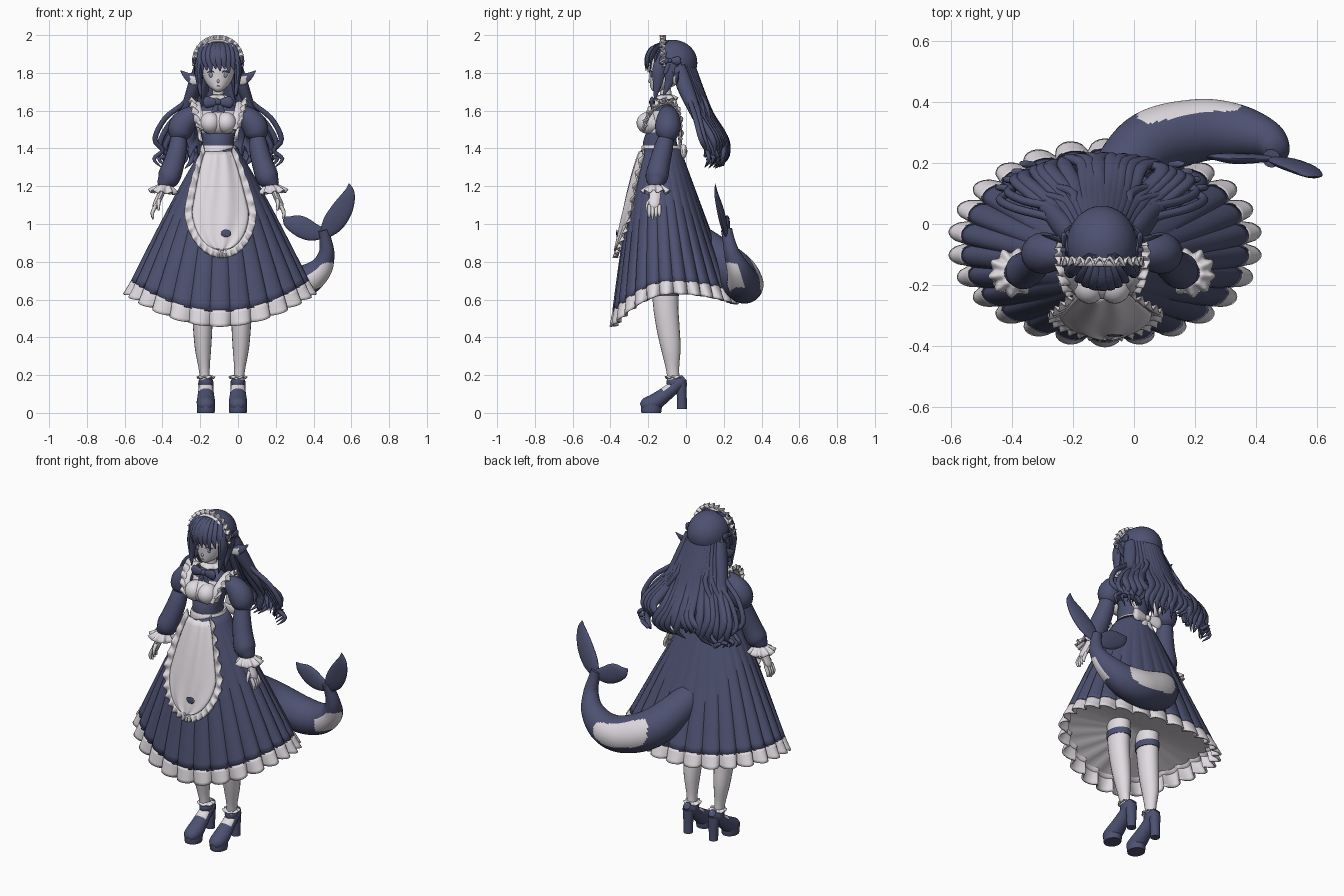
import bpy, bmesh, random
from math import sin, cos, pi, sqrt, radians
from mathutils import Vector

random.seed(4)
if "Cube" in bpy.data.objects:
    bpy.data.objects.remove(bpy.data.objects["Cube"])

X = -.105            # centre line of the figure
UP = Vector((0, 0, 1))


def material(name, colour):
    m = bpy.data.materials.new(name)
    m.use_nodes = True
    m.diffuse_color = (*colour, 1)
    m.node_tree.nodes["Principled BSDF"].inputs["Base Color"].default_value = (*colour, 1)
    return m


navy = material("navy", (.075, .083, .165))
white = material("soft white", (.75, .71, .75))
dusk = material("dusk blue", (.25, .27, .42))


# ---------- helpers ----------
def grid(name, nu, nv, f, mats, rule=None, loop=True, cap=True, thick=0):
    """Surface sampled from f(u, v), optionally closed around u."""
    bm = bmesh.new()
    count = nu if loop else nu + 1
    rows = [[bm.verts.new(f(i / nu, j / nv)) for i in range(count)] for j in range(nv + 1)]
    for a, b in zip(rows, rows[1:]):
        for i in range(nu):
            k = (i + 1) % count
            bm.faces.new((a[i], b[i], b[k], a[k]))
    if loop and cap:
        bm.faces.new(rows[0])
        bm.faces.new(rows[-1][::-1])
    bmesh.ops.remove_doubles(bm, verts=bm.verts, dist=.00001)
    if not thick:
        bmesh.ops.recalc_face_normals(bm, faces=bm.faces)
    bm.normal_update()
    for face in bm.faces:
        face.smooth = True
        if rule:
            face.material_index = int(rule(face.calc_center_median(), face.normal))
    mesh = bpy.data.meshes.new(name)
    bm.to_mesh(mesh)
    bm.free()
    mesh.set_sharp_from_angle(angle=radians(50))
    for m in mats:
        mesh.materials.append(m)
    ob = bpy.data.objects.new(name, mesh)
    bpy.context.collection.objects.link(ob)
    if thick:
        mod = ob.modifiers.new("thickness", 'SOLIDIFY')
        mod.thickness = thick
        mod.material_offset = mod.material_offset_rim = len(mats) - 1
    return ob


def spline(pts, t):
    """Smooth curve through points of any dimension."""
    t = min(max(t, 0), 1) * (len(pts) - 1)
    i = min(int(t), len(pts) - 2)
    s = t - i
    a, b, c, d = (Vector(pts[min(max(i + k, 0), len(pts) - 1)]) for k in (-1, 0, 1, 2))
    return (b * 2 + (c - a) * s + (a * 2 - b * 5 + c * 4 - d) * s * s + (b * 3 - a - c * 3 + d) * s ** 3) * .5


def sweep(name, pts, mats, sides=10, flat=1, ref=(0, 1, 0), rule=None, fine=4):
    """Tube through (x, y, z, radius) points; flat scales it along ref."""
    def f(u, v):
        p = spline(pts, v)
        along = (spline(pts, v + .01) - spline(pts, v - .01)).xyz
        across = along.cross(Vector(ref)).normalized()
        up = across.cross(along).normalized()
        r = max(p.w, .001)
        return p.xyz + across * (r * cos(2 * pi * u)) + up * (r * flat * sin(2 * pi * u))
    return grid(name, sides, (len(pts) - 1) * fine, f, mats, rule)


def loft(name, rows, mats, x=X, rule=None):
    """Stack of ellipses (z, centre y, x radius, y radius) from top to bottom."""
    def f(u, v):
        z, cy, rx, ry = spline(rows, v)
        return x + rx * cos(2 * pi * u), cy + ry * sin(2 * pi * u), z
    return grid(name, 32, (len(rows) - 1) * 4, f, mats, rule)


def ball(name, c, r, mats):
    def f(u, v):
        a, b = 2 * pi * u, pi * v
        return c[0] + r[0] * sin(b) * cos(a), c[1] + r[1] * sin(b) * sin(a), c[2] + r[2] * cos(b)
    return grid(name, 20, 12, f, mats)


def frill(name, pts, out, width, waves, amp):
    """Wavy white strip growing from a path in the direction out(p)."""
    def f(u, v):
        p = spline(pts, u)
        o = Vector(out(p)).normalized()
        w = (spline(pts, u + .01) - spline(pts, u - .01)).cross(o).normalized()
        return p + o * width * v + w * (amp * v * sin(2 * pi * waves * u))
    return grid(name, waves * 8, 3, f, [white], loop=False, thick=.006)


def ring(c, r):
    return [(c[0] + r * cos(pi * k / 6), c[1] + r * sin(pi * k / 6), c[2]) for k in range(13)]


def side(s, pts, x=X):
    return [(x + s * p[0], *p[1:]) for p in pts]


def bow(name, c, d, n, size, mat):
    c, d = Vector(c), Vector(d)
    for s in (-1, 1):
        loop = [(*(c + d * s * size * k), r * size) for k, r in ((0, .12), (.4, .3), (.8, .38), (1, .15))]
        tail = [(*(c + (d * s * k * .4 - UP * k) * size), r * size) for k, r in ((0, .1), (.6, .2), (1.2, .14))]
        sweep(name + "_loop", loop, [mat], flat=.45, ref=n)
        sweep(name + "_tail", tail, [mat], flat=.3, ref=n)
    ball(name + "_knot", c, [size * .2] * 3, [mat])


# ---------- dress ----------
def skirt(a, t):
    front = sin(a) < 0
    hem = .695 - (.16 if front else .05) * sin(a) ** 2
    fold = 1 + (.06 * min(t, 1) + .55 * max(t - 1, 0)) * (abs(sin(13 * a)) ** .6 - .7)
    return (X + .01 + (.09 + .38 * t ** .9) * cos(a) * fold,
            -.13 + .06 * t + (.1 + .215 * t ** (.75 if front else 1)) * sin(a) * fold,
            1.4 + (hem - 1.4) * t)


def lining(u, v):
    rim = Vector(skirt(2 * pi * u, .98))
    return rim.lerp(Vector((X, -.1, .72)), .04 + .96 * v)


grid("skirt", 208, 20, lambda u, v: skirt(2 * pi * u, v), [navy, white], cap=False, thick=.012)
grid("hem_frill", 208, 5, lambda u, v: skirt(2 * pi * u, .99 + .1 * v), [white], cap=False, thick=.01)
grid("skirt_lining", 104, 8, lining, [white], cap=False)
loft("torso", [(1.72, -.11, .03, .03), (1.66, -.105, .033, .033), (1.635, -.105, .065, .045), (1.61, -.11, .1, .06),
               (1.56, -.12, .105, .075), (1.5, -.125, .095, .08), (1.44, -.138, .084, .088), (1.38, -.13, .088, .098)],
     [navy, white], rule=lambda c, n: c.z > 1.665 or (1.48 < c.z < 1.6 and n.y < -.4))
loft("waistband", [(1.415, -.13, .092, .1), (1.4, -.13, .098, .106), (1.375, -.13, .102, .108)], [white])
ball("bodice", (X, -.18, 1.532), (.094, .066, .062), [white])
for s in (-1, 1):
    ball("bust", (X + s * .042, -.2, 1.535), (.055, .062, .058), [white])
    strap = side(s, [(.08, -.225, 1.5), (.1, -.195, 1.58), (.112, -.13, 1.635), (.11, -.07, 1.63), (.09, -.035, 1.55), (.06, -.03, 1.42)])
    sweep("shoulder_strap", [(*p, .01) for p in strap], [white], flat=2, ref=(1, 0, 0))
    frill("shoulder_frill", strap, lambda p: (s, 0, .5), .045, 10, .014)
frill("collar_frill", ring((X, -.105, 1.685), .032), lambda p: (p.x - X, p.y + .105, -.02), .036, 8, .006)
bow("collar_bow", (X, -.18, 1.645), (1, 0, 0), (0, 1, 0), .08, navy)
bow("back_bow", (X, -.012, 1.385), (1, 0, 0), (0, 1, 0), .1, white)


# ---------- apron laid over the skirt front ----------
def apron(s, q):
    v = sin(q * pi / 2)
    w = (.07 + .08 * min(v / .6, 1) ** .8) * sqrt(max(1 - max(0, (v - .6) / .4) ** 2, .003))
    t = .02 + .6 * v
    dx = .02 * v + s * w
    rx, ry = .1 + .37 * t ** .9, .1 + .215 * t ** .75
    y = -.137 + .06 * t - .028 * v - ry * sqrt(max(1 - (dx / rx) ** 2, .05))
    return X + dx, y + .004 * sin(9 * s + 4 * v), 1.4 - .87 * t


grid("apron", 24, 24, lambda u, v: apron(2 * u - 1, v), [white], loop=False, thick=.008)
edge = [apron(-1, k / 12) for k in range(13)] + [apron(1, 1 - k / 12) for k in range(13)]
frill("apron_frill", edge, lambda p: (p.x - X - .015, -.012, p.z - 1.08), .04, 26, .012)
patch = apron(.2, .62)
ball("apron_patch", (patch[0], patch[1] - .004, patch[2]), (.028, .004, .02), [navy])

# ---------- arms ----------
for s in (-1, 1):
    sweep("puff_sleeve", side(s, [(.09, -.1, 1.595, .036), (.145, -.095, 1.57, .056), (.19, -.095, 1.525, .068), (.205, -.1, 1.475, .06), (.21, -.105, 1.445, .036)]), [navy], 20)
    sweep("lower_sleeve", side(s, [(.208, -.1, 1.47, .04), (.215, -.12, 1.4, .05), (.235, -.14, 1.32, .056), (.26, -.155, 1.25, .06), (.28, -.16, 1.215, .044), (.285, -.16, 1.195, .03)]), [navy], 20)
    wrist = Vector((X + s * .284, -.16, 1.21))
    frill("cuff_frill", ring(wrist, .036), lambda p: (p - wrist) + Vector((s * .014, 0, -.036)), .058, 9, .011)
    sweep("hand", side(s, [(.29, -.16, 1.19, .018), (.312, -.165, 1.14, .018), (.33, -.168, 1.1, .017), (.336, -.168, 1.078, .009)]), [white], flat=1.7)
    for k in range(4):
        y = -.195 + k * .018
        sweep("finger", side(s, [(.33, y, 1.1, .01), (.348, y, 1.06, .01), (.344, y, 1.025 + .007 * abs(k - 1), .005)]), [white], 8)
    sweep("thumb", side(s, [(.312, -.175, 1.14, .011), (.315, -.202, 1.11, .01), (.315, -.212, 1.072, .005)]), [white], 8)

# ---------- legs and heeled shoes ----------
for s in (-1, 1):
    foot = X + .02 + s * .085
    sweep("leg", side(s, [(.09, -.1, 1, .07), (.1, -.11, .75, .062), (.104, -.108, .58, .056), (.102, -.095, .45, .051),
                          (.1, -.08, .34, .043), (.093, -.07, .22, .028), (.087, -.06, .12, .028)], X + .02), [white], 20, flat=1.2)
    loft("garter", [(.655, -.11, .063, .076), (.62, -.11, .061, .073)], [navy], X + .02 + s * .102)
    path = [(-.238, .032, .02), (-.215, .04, .042), (-.17, .055, .049), (-.12, .09, .044), (-.07, .13, .039), (-.035, .162, .04), (-.008, .185, .022)]
    sweep("shoe", [(foot, *p) for p in path], [navy, white], 24, .9, UP, lambda c, n: -.125 < c.y < -.07 and n.z > .5)
    loft("shoe_sole", [(.045, -.182, .048, .056), (.018, -.184, .048, .055), (0, -.184, .046, .052)], [navy], foot)
    loft("shoe_heel", [(.16, -.024, .034, .028), (.07, -.022, .027, .026), (.02, -.021, .026, .026)], [navy], foot)
    loft("ankle_strap", [(.18, -.055, .034, .044), (.165, -.055, .038, .048), (.148, -.055, .036, .046)], [navy], foot)
    frill("sock_frill", ring((foot, -.063, .2), .028), lambda p: (p.x - foot, p.y + .063, -.015), .024, 8, .005)

# ---------- head ----------
loft("head", [(1.95, -.09, .04, .04), (1.9, -.09, .08, .085), (1.84, -.1, .088, .095), (1.78, -.105, .08, .088),
              (1.74, -.12, .06, .07), (1.715, -.14, .035, .045), (1.7, -.155, .012, .015)], [white])
ball("nose", (X, -.193, 1.757), (.006, .008, .01), [white])
ball("mouth", (X, -.187, 1.73), (.01, .004, .0025), [dusk])
for s in (-1, 1):
    ball("eye", (X + s * .038, -.184, 1.79), (.012, .005, .014), [dusk])
    sweep("eyelash", side(s, [(.02, -.192, 1.803, .002), (.038, -.189, 1.811, .003), (.058, -.173, 1.8, .002)]), [navy], 6)
    sweep("ear", side(s, [(.085, -.07, 1.765, .018), (.125, -.055, 1.768, .032), (.16, -.045, 1.78, .022), (.2, -.035, 1.812, .002)]),
          [navy, white], 16, .35, rule=lambda c, n: n.y < -.3 and c.z < 1.78 and abs(c.x - X) < .15)
    bow("hair_bow", (X + s * .125, -.085, 1.865), (0, 1, 0), (1, 0, 0), .058, navy)
arc = [(X + .107 * cos(pi * k / 16), -.125, 1.862 + .107 * sin(pi * k / 16)) for k in range(-1, 18)]
frill("headdress_frill", arc, lambda p: (p.x - X, 0, p.z - 1.862), .031, 14, .015)
sweep("headdress_band", [(*p, .009) for p in arc], [white], 8, 1.6)


# ---------- hair ----------
def hair_cap(u, v):
    a = 2 * pi * u
    b = v * (1.25 + .68 * (1 + sin(a)))
    return X + .116 * sin(b) * cos(a), -.07 + .13 * sin(b) * sin(a), 1.855 + .12 * cos(b)


grid("hair_cap", 40, 16, hair_cap, [navy], cap=False)
for k in range(-4, 5):
    dx = k * .023
    y = -.08 - .13 * sqrt(1 - (dx / .116) ** 2)
    sweep("bang", side(1, [(dx * .4, -.1, 1.965, .014), (dx * .8, y + .03, 1.932, .022), (dx, y, 1.875, .022),
                           (dx * 1.05 + .012, y - .002, 1.81 - .004 * abs(k) + .016 * (k % 2), .003)]), [navy], flat=.45)


def back_hair(u, v):
    s = 2 * u - 1
    w, y, z = spline([(.1, .03, 1.88), (.12, .07, 1.72), (.16, .12, 1.58), (.2, .18, 1.46), (.2, .18, 1.38)], v)
    return X - s * w, y - .07 * s * s + .008 * sin(16 * s), z + .03 * v * sin(23 * s)


grid("back_hair", 60, 20, back_hair, [navy], loop=False, thick=.02)
for k in range(-9, 10):
    s = k / 9
    j = random.uniform(-.03, .03)
    b = .07 * s * s
    sweep("back_lock", side(1, [(s * .07, -.005 - b * .5, 1.93, .012), (s * .1, .035 - b, 1.84, .02), (s * .13, .075 - b, 1.72, .026),
                                (s * .18 + j * .3, .13 - b, 1.58, .028), (s * .26 + j, .205 - b, 1.46, .026),
                                (s * .29 - j, .22 - b, 1.38 + j, .018), (s * .27 + j, .175 - b, 1.32 + j, .002)]), [navy], flat=.7)
for s in (-1, 1):
    sweep("face_lock", side(s, [(.09, -.12, 1.91, .015), (.104, -.14, 1.83, .022), (.1, -.15, 1.75, .016), (.09, -.165, 1.66, .003)]), [navy], flat=1.7)
    sweep("temple_lock", side(s, [(.1, -.07, 1.88, .02), (.106, -.08, 1.82, .022), (.1, -.09, 1.75, .015), (.1, -.12, 1.68, .003)]), [navy], flat=1.6)
    sweep("shoulder_lock", side(s, [(.1, -.04, 1.83, .03), (.125, -.01, 1.74, .034), (.16, .03, 1.64, .028), (.2, .07, 1.54, .018), (.21, .1, 1.45, .003)]), [navy], flat=1.3)
    for k in range(4):
        o = k * .026
        sweep("side_curl", side(s, [(.11, -.02, 1.75, .016), (.17 - o, .02 + o, 1.65, .014), (.28 - o, .05 + o, 1.56 - o, .014),
                                    (.335 - o, .08 + o, 1.45 - o, .014), (.295 - o, .11 + o, 1.39 - o, .012),
                                    (.34 - o, .12 + o, 1.345, .01), (.3 - o, .1 + o, 1.3, .002)]), [navy])


# ---------- whale tail ----------
def tail_patch(c, n):
    flank = n.y > .2 and ((c.x - .18) / .17) ** 4 + ((n.z - .2) / .6) ** 4 < 1
    belly = c.x > .36 and n.y < .2 and ((c.z - .715) / .08) ** 2 + ((n.z + .3) / .5) ** 2 < 1
    return flank or belly


sweep("tail", [(-.1, 0, .98, .06), (-.07, .115, .875, .09), (.04, .255, .75, .108), (.2, .305, .685, .104), (.33, .305, .69, .09),
               (.43, .28, .755, .065), (.468, .245, .84, .043), (.462, .225, .92, .032), (.45, .215, .97, .03)],
      [navy, white], 72, rule=tail_patch, fine=18)
sweep("left_fluke", [(.45, .215, .94, .025), (.5, .2, 1, .055), (.553, .18, 1.08, .055), (.588, .16, 1.16, .032), (.588, .155, 1.215, .002)], [navy], 20, .32)
sweep("right_fluke", [(.46, .215, .95, .025), (.39, .215, .96, .05), (.325, .215, .99, .055), (.27, .22, 1.012, .035), (.237, .22, 1.04, .002)], [navy], 20, .32)
